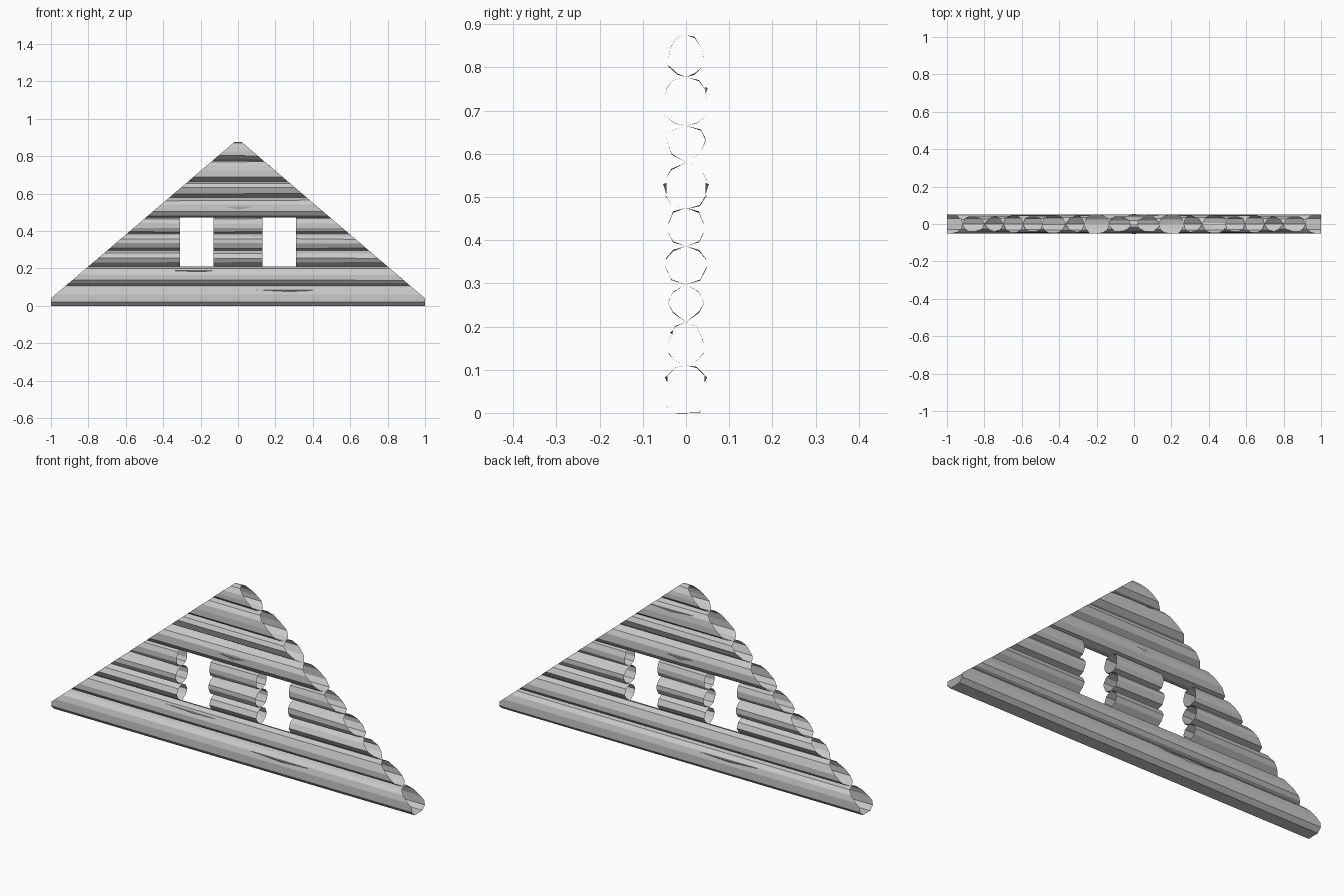
import bpy
import bmesh
import random

random.seed(4)
old = bpy.data.objects.get("Cube")
if old:
    bpy.data.objects.remove(old, do_unlink=True)

# Single weathered grey
grey = bpy.data.materials.new("log_grey")
grey.use_nodes = True
colour = (0.58, 0.58, 0.58, 1)
grey.diffuse_color = colour
grey.node_tree.nodes["Principled BSDF"].inputs["Base Color"].default_value = colour


def finish(name, bm):
    mesh = bpy.data.meshes.new(name)
    bm.to_mesh(mesh)
    bm.free()
    mesh.materials.append(grey)
    obj = bpy.data.objects.new(name, mesh)
    bpy.context.collection.objects.link(obj)
    return obj


def roof_x(z):
    """Half width of the gable at a height."""
    return min(1.0, (0.892 - z) / 0.852)


def log(name, half, left_end, right_end):
    """Open faceted tube; half is its (y, z) outline from top to bottom."""
    loop = half + [(-y, z) for y, z in reversed(half) if y > 0]
    bm = bmesh.new()
    rings = []
    for end in (left_end, right_end):
        ring = []
        for y, z in loop:
            if 0 < abs(y) < 0.05:
                z += random.uniform(-0.002, 0.002)
            ring.append(bm.verts.new((end(z), y, z)))
        rings.append(ring)
    a, b = rings
    for i in range(len(loop)):
        j = (i + 1) % len(loop)
        bm.faces.new((a[i], b[i], b[j], a[j]))
    return finish(name, bm)


def splinter(name, side, x, length, y, top, drop, depth=0.008):
    """Small raised split in the bark, shaded underneath."""
    bm = bmesh.new()
    a = bm.verts.new((x - length / 2, side * y, top + 0.003))
    b = bm.verts.new((x + length / 2, side * y, top))
    out = bm.verts.new((x, side * (y + depth), top))
    low = bm.verts.new((x, side * y, top - drop))
    for face in ((a, low, out), (out, low, b), (a, out, b)):
        bm.faces.new(face if side < 0 else face[::-1])
    finish(name, bm)


# Half outlines of the stacked logs, bottom to top
outlines = [
    [(0, .11), (.025, .105), (.042, .088), (.05, .06), (.05, .042), (.05, .02), (.03, 0)],
    [(0, .21), (.026, .2), (.04, .165), (.04, .138), (.027, .12), (0, .11)],
    [(0, .297), (.03, .28), (.042, .255), (.03, .233), (0, .21)],
    [(0, .386), (.03, .376), (.046, .357), (.047, .335), (.033, .308), (0, .297)],
    [(0, .475), (.03, .465), (.04, .44), (.04, .415), (.03, .396), (0, .386)],
    [(0, .58), (.035, .563), (.047, .54), (.048, .505), (.032, .48), (0, .472)],
    [(0, .665), (.035, .655), (.046, .632), (.033, .6), (0, .58)],
    [(0, .778), (.03, .77), (.045, .75), (.05, .72), (.05, .69), (.025, .67), (0, .665)],
    [(0, .875), (.02, .87), (.036, .845), (.04, .825), (.04, .803), (.02, .785), (0, .778)],
]

left_roof = lambda z: -roof_x(z)
window_logs = (2, 3, 4)
inner, outer = 0.13, 0.31

for i, half in enumerate(outlines):
    if i in window_logs:
        # Short logs either side of and between the two window openings
        parts = [
            ("right_log", left_roof, lambda z: -outer),
            ("middle_log", lambda z: -inner, lambda z: inner),
            ("left_log", lambda z: outer, roof_x),
        ]
    else:
        parts = [("full_log", left_roof, roof_x)]
    for name, start, stop in parts:
        log(f"{name}_{i + 1}", half, start, stop)

# Bark splits on the front and back
splinter("bark_split_upper_front", -1, 0, 0.22, 0.045, 0.53, 0.025)
splinter("bark_split_upper_back", 1, 0, 0.22, 0.045, 0.53, 0.025)
splinter("bark_split_base_front", -1, 0.27, 0.34, 0.043, 0.083, 0.012, 0.006)
splinter("bark_split_base_back", 1, -0.27, 0.34, 0.043, 0.083, 0.012, 0.006)
splinter("bark_split_sill_front", -1, -0.23, 0.3, 0.031, 0.187, 0.006, 0.006)
splinter("bark_split_top_back", 1, 0.05, 0.25, 0.045, 0.752, 0.015, 0.005)
